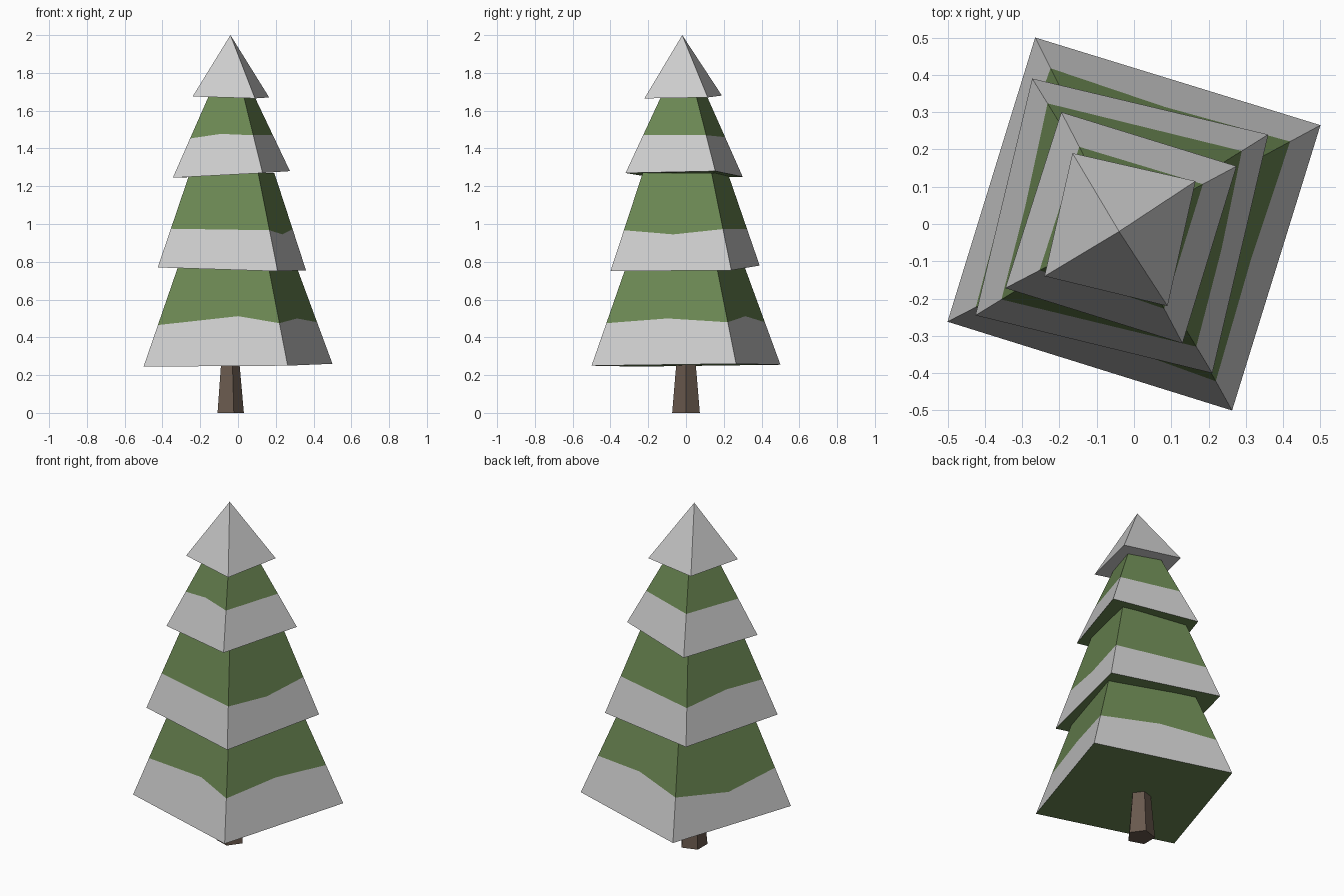
import bpy, bmesh
from mathutils import Vector

if "Cube" in bpy.data.objects:
    bpy.data.objects.remove(bpy.data.objects["Cube"])


def material(name, rgb):
    m = bpy.data.materials.new(name)
    m.diffuse_color = (*rgb, 1)
    m.use_nodes = True
    m.node_tree.nodes["Principled BSDF"].inputs["Base Color"].default_value = m.diffuse_color
    return m


SNOW = material("snow", (0.8, 0.8, 0.8))
GREEN = material("needles", (0.145, 0.24, 0.085))
BARK = material("bark", (0.14, 0.10, 0.075))


def make_object(name, bm, mats):
    bmesh.ops.recalc_face_normals(bm, faces=bm.faces)
    mesh = bpy.data.meshes.new(name)
    bm.to_mesh(mesh)
    bm.free()
    for m in mats:
        mesh.materials.append(m)
    ob = bpy.data.objects.new(name, mesh)
    bpy.context.collection.objects.link(ob)


def tier(name, base, centre, scale, top_z, snow_z, mids):
    """Four-sided frustum; each side has a snow band with one bend (t, z)."""
    bm = bmesh.new()
    low = [Vector(p) for p in base]
    high = [Vector((centre[0] + (p.x - centre[0]) * scale,
                    centre[1] + (p.y - centre[1]) * scale, top_z)) for p in low]

    def on_edge(i, z):
        return low[i].lerp(high[i], (z - low[i].z) / (high[i].z - low[i].z))

    b = [bm.verts.new(p) for p in low]
    h = [bm.verts.new(p) for p in high]
    s = [bm.verts.new(on_edge(i, snow_z[i])) for i in range(4)]
    for i, (t, z) in enumerate(mids):
        j = (i + 1) % 4
        m = bm.verts.new(on_edge(i, z).lerp(on_edge(j, z), t))
        bm.faces.new((b[i], b[j], s[j], m, s[i])).material_index = 0
        bm.faces.new((s[i], m, s[j], h[j], h[i])).material_index = 1
    for ring in (b, h):
        bm.faces.new(ring).material_index = 1
    make_object(name, bm, (SNOW, GREEN))


# Corners run left, front, right, back
tier("lower_branches",
     [(-.50, -.262, .245), (.263, -.50, .25), (.50, .265, .26), (-.265, .50, .255)],
     (-.01, -.01), .63, .77, (.465, .475, .48, .48),
     [(.66, .512), (.5, .50), (.52, .512), (.52, .42)])
tier("middle_branches",
     [(-.425, -.245, .77), (.21, -.40, .75), (.36, .24, .755), (-.273, .39, .78)],
     (-.03, -.003), .57, 1.27, (.975, .967, .973, .973),
     [(.5, .971), (.5, .945), (.5, .973), (.53, .992)])
tier("upper_branches",
     [(-.345, -.172, 1.245), (.13, -.32, 1.27), (.275, .155, 1.28), (-.195, .30, 1.25)],
     (-.034, -.01), .385, 1.68, (1.453, 1.47, 1.47, 1.46),
     [(.47, 1.477), (.5, 1.47), (.5, 1.465), (.5, 1.457)])

# Snowy tip
bm = bmesh.new()
ring = [bm.verts.new(p) for p in ((-.24, -.14, 1.675), (.09, -.22, 1.665),
                                  (.165, .115, 1.67), (-.165, .19, 1.68))]
apex = bm.verts.new((-.04, -.02, 2.0))
bm.faces.new(ring)
for i in range(4):
    bm.faces.new((ring[i], ring[(i + 1) % 4], apex))
make_object("snowy_tip", bm, (SNOW,))

# Five-sided trunk with a corner towards +x
bpy.ops.mesh.primitive_cone_add(vertices=5, radius1=.077, radius2=.054, depth=.26,
                                location=(-.046, 0, .13))
trunk = bpy.context.object
trunk.name = "trunk"
trunk.rotation_euler.z = -1.5707963
trunk.data.materials.append(BARK)
